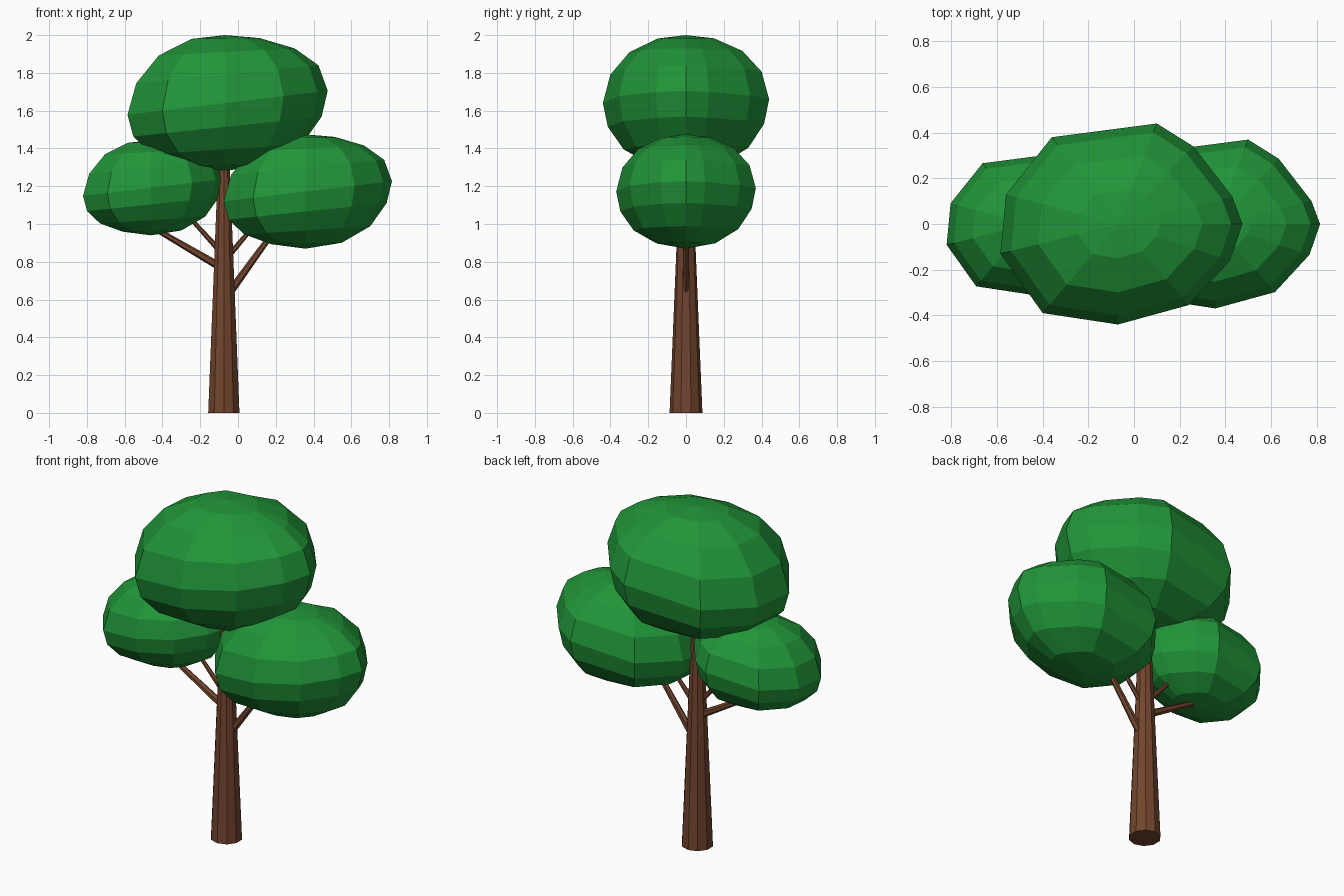
import bpy, bmesh
from mathutils import Vector

if "Cube" in bpy.data.objects:
    bpy.data.objects.remove(bpy.data.objects["Cube"])


def material(name, color):
    m = bpy.data.materials.new(name)
    m.diffuse_color = color
    m.use_nodes = True
    m.node_tree.nodes["Principled BSDF"].inputs["Base Color"].default_value = m.diffuse_color
    return m


leaf = material("leaf_green", (0.015, 0.30, 0.04, 1))
bark = material("bark_brown", (0.17, 0.06, 0.027, 1))


def make_object(name, bm, mat):
    bmesh.ops.recalc_face_normals(bm, faces=bm.faces)
    mesh = bpy.data.meshes.new(name)
    bm.to_mesh(mesh)
    bm.free()
    mesh.materials.append(mat)
    ob = bpy.data.objects.new(name, mesh)
    bpy.context.collection.objects.link(ob)
    return ob


# Irregular eleven-sided outline of the largest canopy, and its height profile
OUTLINE = [(0.545, 0), (0.50, 0.12), (0.33, 0.34), (0.17, 0.44), (-0.29, 0.38),
           (-0.49, 0.13), (-0.515, -0.13), (-0.33, -0.39), (0, -0.44),
           (0.31, -0.355), (0.49, -0.16)]
PROFILE = [(0.34, 0.95), (0.68, 0.75), (0.91, 0.42), (1.0, 0.0),
           (0.94, -0.35), (0.75, -0.68), (0.42, -0.91)]


def canopy(name, center, size):
    bm = bmesh.new()
    c = Vector(center)

    def vert(x, y, z):
        return bm.verts.new(c + size * Vector((x, y, z)))

    top, bottom = vert(0, 0, 0.36), vert(0, 0, -0.36)
    rings = []
    for r, h in PROFILE:
        # slight tilt lifts the right side and lowers the left
        rings.append([vert(x * r, y * r, 0.36 * h + 0.12 * x * r * (1 - h * h))
                      for x, y in OUTLINE])
    n = len(OUTLINE)
    for i in range(n):
        j = (i + 1) % n
        bm.faces.new((top, rings[0][i], rings[0][j]))
        bm.faces.new((bottom, rings[-1][j], rings[-1][i]))
        for a, b in zip(rings, rings[1:]):
            bm.faces.new((a[i], b[i], b[j], a[j]))
    return make_object(name, bm, leaf)


def limb(name, start, end, r1, r2, sides):
    a, b = Vector(start), Vector(end)
    bm = bmesh.new()
    bmesh.ops.create_cone(bm, cap_ends=True, segments=sides, radius1=r1,
                          radius2=r2, depth=(b - a).length)
    bm.transform((b - a).to_track_quat('Z', 'Y').to_matrix().to_4x4())
    bmesh.ops.translate(bm, verts=bm.verts, vec=(a + b) / 2)
    return make_object(name, bm, bark)


# Leaf clumps
canopy("top_canopy", (-0.07, 0, 1.64), 1.0)
canopy("right_canopy", (0.357, 0, 1.172), 0.84)
canopy("left_canopy", (-0.46, 0, 1.192), 0.70)

# Trunk and branches
limb("trunk", (-0.075, 0, 0), (-0.075, 0, 1.42), 0.087, 0.028, 10)
limb("lower_left_branch", (-0.08, 0, 0.765), (-0.44, 0, 0.975), 0.022, 0.014, 6)
limb("upper_left_branch", (-0.075, 0, 0.835), (-0.27, 0, 1.05), 0.016, 0.010, 6)
limb("lower_right_branch", (-0.05, 0, 0.63), (0.20, 0, 0.975), 0.022, 0.014, 6)
limb("upper_right_branch", (-0.06, 0, 0.82), (0.11, 0, 1.02), 0.016, 0.010, 6)
